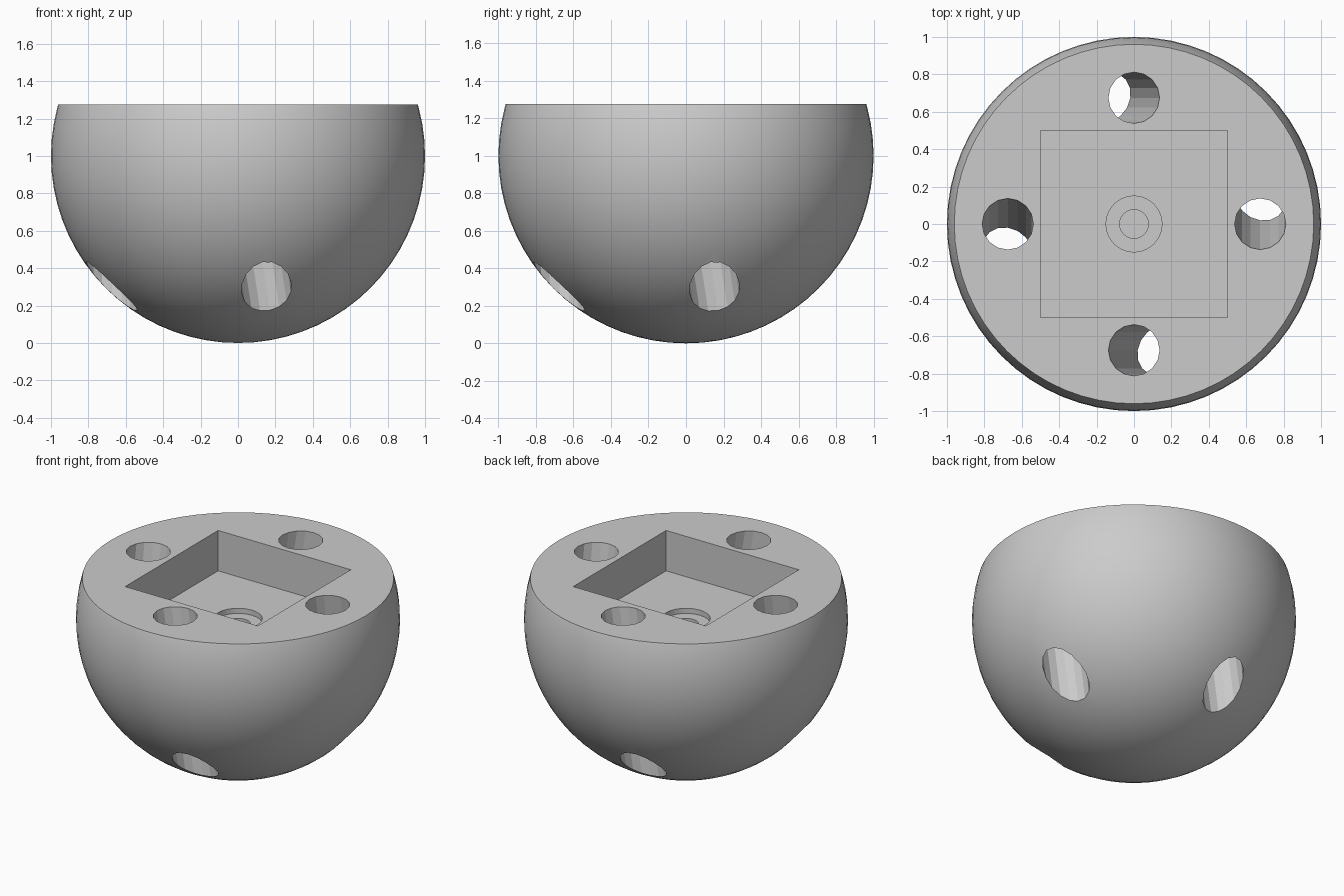
import bpy, bmesh, math
from mathutils import Matrix, Vector

if "Cube" in bpy.data.objects:
    bpy.data.objects.remove(bpy.data.objects["Cube"], do_unlink=True)

TOP = 1.275      # height of the flat face
FLOOR = 1.0      # floor of the square pocket

grey = bpy.data.materials.new("plain grey")
grey.use_nodes = True
grey.diffuse_color = (0.6, 0.6, 0.6, 1)
grey.node_tree.nodes["Principled BSDF"].inputs["Base Color"].default_value = (0.6, 0.6, 0.6, 1)


def make_object(name, bm):
    bmesh.ops.recalc_face_normals(bm, faces=bm.faces)
    mesh = bpy.data.meshes.new(name)
    bm.to_mesh(mesh)
    bm.free()
    mesh.materials.append(grey)
    obj = bpy.data.objects.new(name, mesh)
    bpy.context.collection.objects.link(obj)
    return obj


def cylinder(name, radius, bottom, top, sides):
    bm = bmesh.new()
    bmesh.ops.create_cone(bm, cap_ends=True, segments=sides, radius1=radius, radius2=radius,
                          depth=top - bottom,
                          matrix=Matrix.Translation((0, 0, (top + bottom) / 2)))
    return make_object(name, bm)


# Ball with its top sliced flat
bm = bmesh.new()
bmesh.ops.create_uvsphere(bm, u_segments=64, v_segments=36, radius=1,
                          matrix=Matrix.Translation((0, 0, 1)))
cut = bmesh.ops.bisect_plane(bm, geom=bm.verts[:] + bm.edges[:] + bm.faces[:],
                             plane_co=(0, 0, TOP), plane_no=(0, 0, 1), clear_outer=True)
rim = [e for e in cut["geom_cut"] if isinstance(e, bmesh.types.BMEdge)]
bmesh.ops.contextual_create(bm, geom=rim)
body = make_object("ball_body", bm)

cutters = []

# Square pocket
bm = bmesh.new()
bmesh.ops.create_cube(bm, size=1, matrix=Matrix.Translation((0, 0, FLOOR + 0.5)))
cutters.append(make_object("pocket_cutter", bm))

# Stepped blind hole in the pocket floor
cutters.append(cylinder("recess_cutter", 0.15, FLOOR - 0.035, FLOOR + 0.1, 24))
cutters.append(cylinder("blind_hole_cutter", 0.077, 0.5, FLOOR + 0.05, 24))

# Four slanted tunnels, each leaning sideways around the ball
slope = 0.155
for i in range(4):
    tunnel = cylinder("tunnel_cutter", 0.137, -0.2, TOP + 0.2, 16)
    lean = Matrix.Identity(4)
    lean[0][2] = -slope
    lean[0][3] = slope * TOP
    place = Matrix.Rotation(i * math.pi / 2, 4, "Z") @ Matrix.Translation((0, -0.675, 0))
    tunnel.data.transform(place @ lean)
    cutters.append(tunnel)

# Carve the ball and keep the result
for cutter in cutters:
    cutter.hide_render = True
    mod = body.modifiers.new(cutter.name, "BOOLEAN")
    mod.operation = "DIFFERENCE"
    mod.solver = "EXACT"
    mod.object = cutter
bpy.context.view_layer.update()
carved = bpy.data.meshes.new_from_object(body.evaluated_get(bpy.context.evaluated_depsgraph_get()))
body.modifiers.clear()
body.data = carved
carved.materials.clear()
carved.materials.append(grey)
for poly in carved.polygons:
    poly.material_index = 0
for cutter in cutters:
    bpy.data.objects.remove(cutter, do_unlink=True)

# Smooth ball, crisp rims and faceted tunnels
bpy.ops.object.select_all(action="DESELECT")
body.select_set(True)
bpy.context.view_layer.objects.active = body
bpy.ops.object.shade_smooth_by_angle(angle=math.radians(20))
